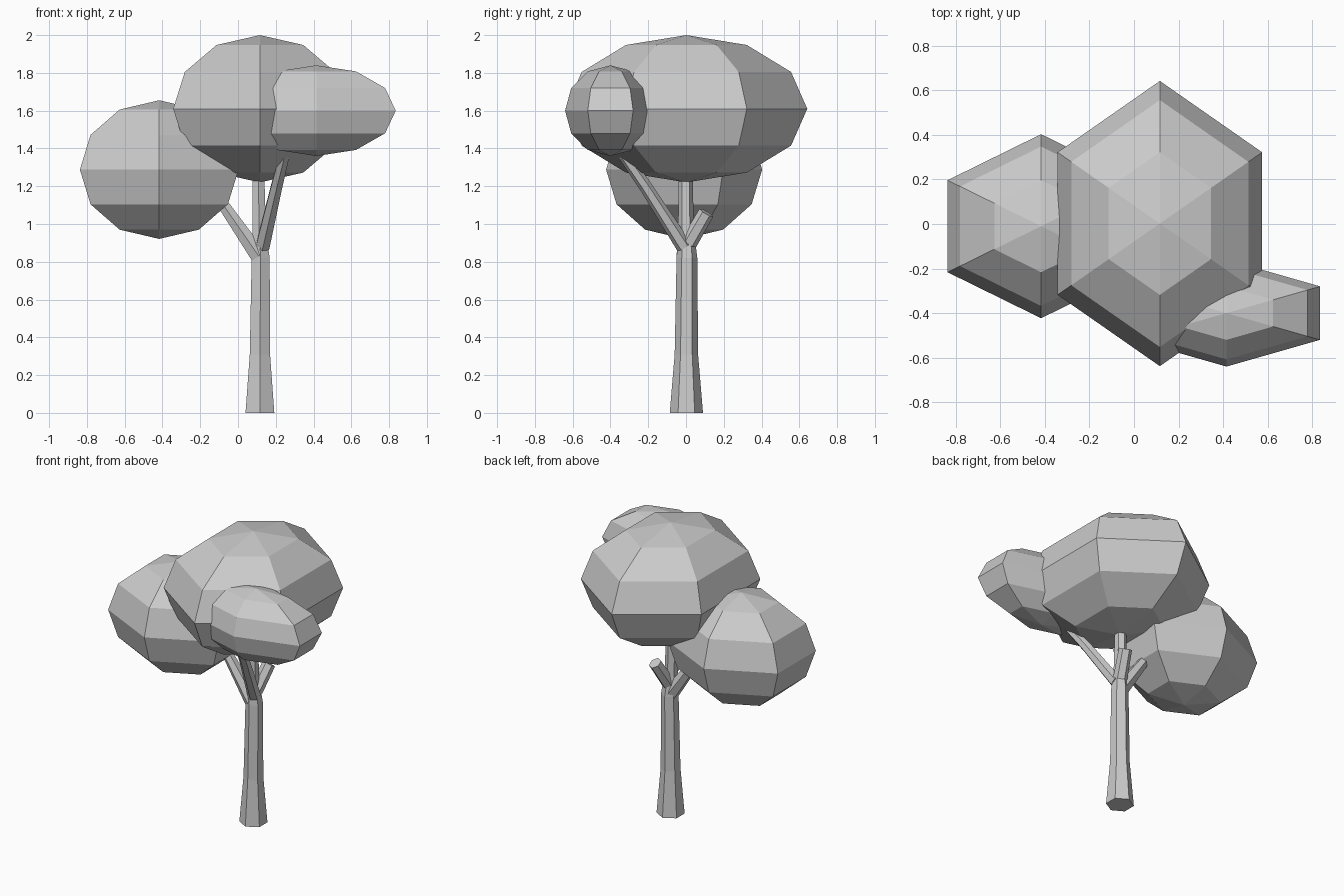
import bpy, bmesh, math
from mathutils import Vector

if "Cube" in bpy.data.objects:
    bpy.data.objects.remove(bpy.data.objects["Cube"])


def finish(name, bm):
    bmesh.ops.recalc_face_normals(bm, faces=bm.faces)
    mesh = bpy.data.meshes.new(name)
    bm.to_mesh(mesh)
    bm.free()
    obj = bpy.data.objects.new(name, mesh)
    bpy.context.collection.objects.link(obj)
    return obj


def tube(name, path, sides=6):
    """Faceted tube through (x, y, z, radius) stations."""
    bm = bmesh.new()
    pts = [Vector(p[:3]) for p in path]
    rings = []
    for i, p in enumerate(path):
        d = (pts[min(i + 1, len(pts) - 1)] - pts[max(i - 1, 0)]).normalized()
        if i == 0 and p[2] == 0:
            d = Vector((0, 0, 1))
        rot = Vector((0, 0, 1)).rotation_difference(d)
        ring = []
        for k in range(sides):
            a = math.pi / 2 + 2 * math.pi * k / sides
            ring.append(bm.verts.new(pts[i] + rot @ Vector((math.cos(a), math.sin(a), 0)) * p[3]))
        rings.append(ring)
    for lo, hi in zip(rings, rings[1:]):
        for k in range(sides):
            n = (k + 1) % sides
            bm.faces.new((lo[k], lo[n], hi[n], hi[k]))
    bm.faces.new(rings[0])
    bm.faces.new(rings[-1])
    return finish(name, bm)


def canopy(name, centre, radii, sides=6, bands=6):
    """Low-poly ellipsoid with a corner on the y axis."""
    bm = bmesh.new()
    c = Vector(centre)
    top = bm.verts.new(c + Vector((0, 0, radii[2])))
    bottom = bm.verts.new(c - Vector((0, 0, radii[2])))
    rings = []
    for j in range(1, bands):
        t = math.pi * j / bands
        rings.append([bm.verts.new(c + Vector((
            radii[0] * math.sin(t) * math.cos(math.pi / 2 + 2 * math.pi * k / sides),
            radii[1] * math.sin(t) * math.sin(math.pi / 2 + 2 * math.pi * k / sides),
            radii[2] * math.cos(t)))) for k in range(sides)])
    for k in range(sides):
        n = (k + 1) % sides
        bm.faces.new((top, rings[0][k], rings[0][n]))
        bm.faces.new((bottom, rings[-1][n], rings[-1][k]))
        for a, b in zip(rings, rings[1:]):
            bm.faces.new((a[k], b[k], b[n], a[n]))
    return finish(name, bm)


# Foliage masses
canopy("main_foliage", (0.116, 0.002, 1.61), (0.53, 0.64, 0.39))
canopy("left_foliage", (-0.417, -0.01, 1.288), (0.485, 0.413, 0.367))
canopy("right_foliage", (0.415, -0.40, 1.60), (0.485, 0.24, 0.24))

# Trunk with flared foot
tube("trunk", [(0.116, 0.002, 0, 0.088), (0.116, 0.002, 0.31, 0.062),
               (0.12, 0.005, 0.82, 0.055), (0.112, 0, 0.96, 0.042),
               (0.107, -0.002, 1.3, 0.036)])

# Branches reaching into the foliage, and a cut stub at the back
tube("left_branch", [(0.11, 0.0, 0.83, 0.05), (-0.07, 0.0, 1.09, 0.035), (-0.2, 0, 1.26, 0.03)])
tube("right_branch", [(0.13, -0.01, 0.88, 0.042), (0.205, -0.215, 1.2, 0.034), (0.25, -0.34, 1.38, 0.03)])
tube("back_stub", [(0.125, 0.015, 0.9, 0.045), (0.16, 0.108, 1.06, 0.042)])
